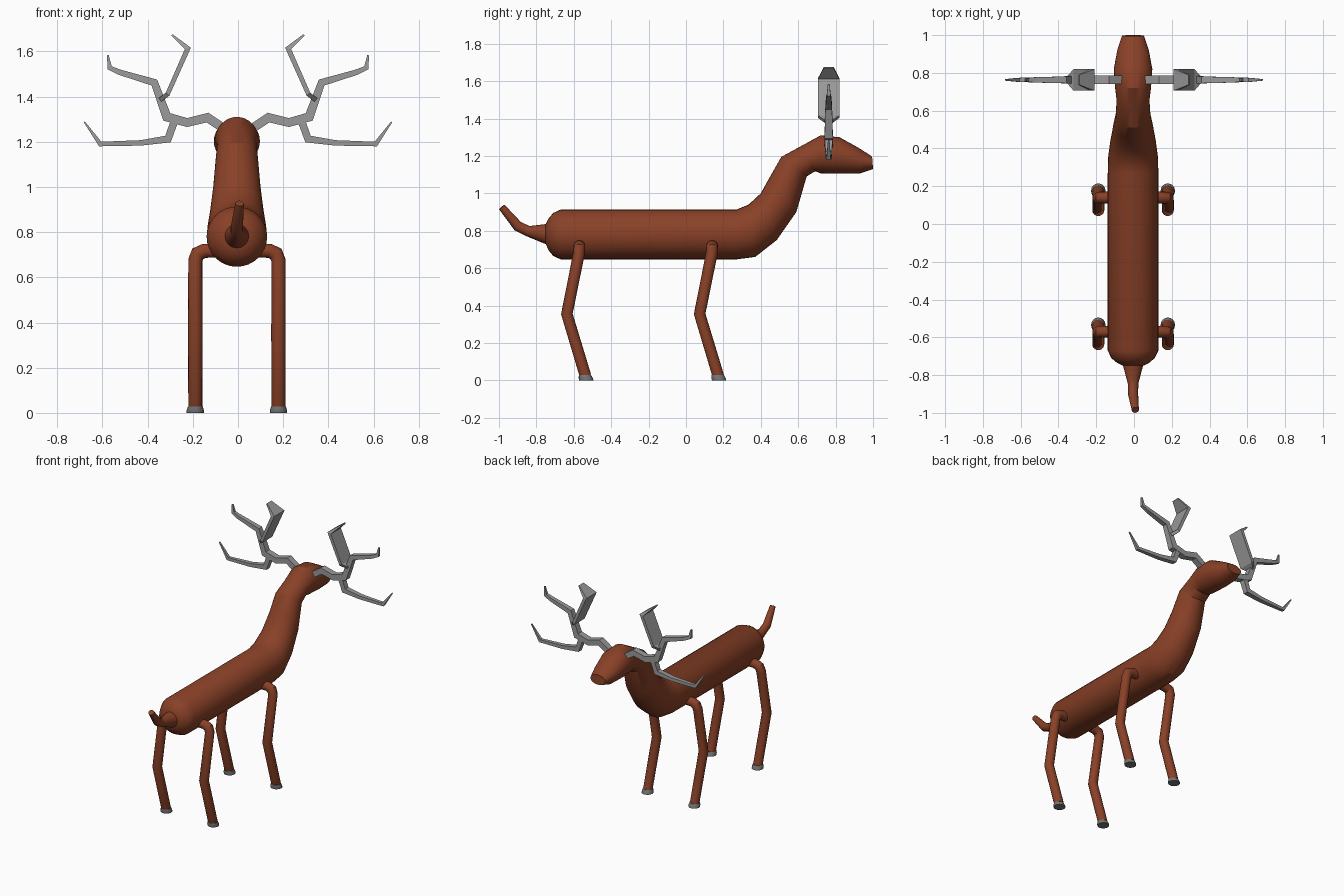
import bpy, bmesh, math
from mathutils import Vector

cube = bpy.data.objects.get("Cube")
if cube:
    bpy.data.objects.remove(cube)


def material(name, rgb):
    m = bpy.data.materials.new(name)
    m.use_nodes = True
    m.diffuse_color = (*rgb, 1)
    m.node_tree.nodes["Principled BSDF"].inputs["Base Color"].default_value = (*rgb, 1)
    return m


BROWN = material("reddish brown", (0.25, 0.052, 0.02))
GREY = material("antler grey", (0.32, 0.32, 0.32))
HOOF = material("hoof grey", (0.18, 0.18, 0.18))
MID = -0.005  # centre plane of body and legs


def loft(name, rings, sides, mat, smooth=True):
    """Skin rings given as (centre, half axis, half axis), capped at both ends."""
    bm = bmesh.new()
    loops = []
    for c, a, b in rings:
        if sides == 4:
            pts = [c + a * i + b * j for i, j in ((1, 1), (-1, 1), (-1, -1), (1, -1))]
        else:
            angles = [math.tau * k / sides for k in range(sides)]
            pts = [c + a * math.cos(t) + b * math.sin(t) for t in angles]
        loops.append([bm.verts.new(p) for p in pts])
    for lo, hi in zip(loops, loops[1:]):
        for k in range(sides):
            n = (k + 1) % sides
            bm.faces.new((lo[k], lo[n], hi[n], hi[k]))
    bm.faces.new(loops[0])
    bm.faces.new(loops[-1])
    bmesh.ops.recalc_face_normals(bm, faces=bm.faces)
    me = bpy.data.meshes.new(name)
    bm.to_mesh(me)
    bm.free()
    me.materials.append(mat)
    ob = bpy.data.objects.new(name, me)
    bpy.context.collection.objects.link(ob)
    if smooth:
        bpy.ops.object.select_all(action="DESELECT")
        ob.select_set(True)
        bpy.context.view_layer.objects.active = ob
        bpy.ops.object.shade_smooth_by_angle(angle=math.radians(30))
    return ob


def sweep(name, path, sizes, ref, sides, mat, smooth=True):
    """Mitred tube; sizes are (in the bend plane, along ref) half widths."""
    path = [Vector(p) for p in path]
    ref = Vector(ref)
    rings = []
    for i, p in enumerate(path):
        before = (p - path[i - 1]).normalized() if i else None
        after = (path[i + 1] - p).normalized() if i < len(path) - 1 else None
        t = ((before or after) + (after or before)).normalized()
        miter = max(0.6, t.dot(after or before))
        v = (ref - t * ref.dot(t)).normalized()
        u = t.cross(v)
        rings.append((p, u * sizes[i][0] / miter, v * sizes[i][1]))
    return loft(name, rings, sides, mat, smooth)


# Body, neck and head: top point (y, z), bottom point (y, z), half width
profile = [
    ((-0.75, 0.835), (-0.75, 0.73), 0.055),
    ((-0.735, 0.865), (-0.735, 0.695), 0.085),
    ((-0.71, 0.895), (-0.71, 0.665), 0.115),
    ((-0.67, 0.913), (-0.67, 0.647), 0.134),
    ((0.27, 0.913), (0.27, 0.647), 0.134),
    ((0.335, 0.94), (0.37, 0.66), 0.132),
    ((0.4, 1.0), (0.485, 0.75), 0.12),
    ((0.45, 1.09), (0.59, 0.9), 0.105),
    ((0.51, 1.195), (0.645, 1.09), 0.092),
    ((0.62, 1.255), (0.69, 1.118), 0.087),
    ((0.72, 1.31), (0.72, 1.107), 0.095),
    ((0.82, 1.30), (0.82, 1.105), 0.102),
    ((0.92, 1.245), (0.925, 1.105), 0.083),
    ((0.995, 1.197), (1.0, 1.13), 0.058),
]
body = []
for top, bottom, width in profile:
    hi, lo = Vector((MID, *top)), Vector((MID, *bottom))
    body.append(((hi + lo) / 2, (hi - lo) / 2, Vector((width, 0, 0))))
loft("body_neck_and_head", body, 32, BROWN)

# Tail
sweep("tail",
      [(MID, -0.73, 0.783), (MID, -0.75, 0.783), (MID, -0.845, 0.798),
       (MID, -0.9, 0.825), (0.007, -0.985, 0.927)],
      [(r, r) for r in (0.055, 0.053, 0.028, 0.027, 0.019)],
      (1, 0, 0), 16, BROWN)

# Legs with bent shoulders and flared hooves
for place, y in (("front", 0.14), ("rear", -0.57)):
    for side, s in (("left", 1), ("right", -1)):
        x = MID + s * 0.184
        leg = [(MID + s * 0.07, y, 0.72), (MID + s * 0.145, y, 0.717),
               (MID + s * 0.173, y, 0.704), (x, y - 0.003, 0.675),
               (x, y - 0.067, 0.355), (x, y + 0.033, 0.022)]
        sweep(f"{place}_{side}_leg", leg, [(0.031, 0.031)] * len(leg),
              (0, 1, 0), 16, BROWN)
        rings = [(Vector((x, y + 0.037 - z / 4, z)), Vector((r, 0, 0)), Vector((0, r, 0)))
                 for z, r in ((0, 0.038), (0.012, 0.038), (0.028, 0.033))]
        loft(f"{place}_{side}_hoof", rings, 16, HOOF)

# Antlers: path points (x, z) with (in plane, depth) half widths
branches = {
    "antler_beam": [
        ((0.05, 1.25), (0.02, 0.022)), ((0.135, 1.307), (0.02, 0.022)),
        ((0.225, 1.285), (0.019, 0.022)), ((0.315, 1.31), (0.02, 0.022)),
        ((0.37, 1.462), (0.016, 0.018)), ((0.525, 1.508), (0.012, 0.014)),
        ((0.568, 1.527), (0.01, 0.01)), ((0.576, 1.583), (0.004, 0.005))],
    "antler_lower_tine": [
        ((0.28, 1.295), (0.017, 0.02)), ((0.31, 1.212), (0.016, 0.018)),
        ((0.43, 1.195), (0.012, 0.016)), ((0.61, 1.19), (0.01, 0.011)),
        ((0.68, 1.288), (0.003, 0.004))],
    "antler_paddle": [
        ((0.345, 1.385), (0.01, 0.022)), ((0.312, 1.41), (0.01, 0.057)),
        ((0.222, 1.613), (0.011, 0.057)), ((0.292, 1.673), (0.004, 0.026))],
}
for side, s in (("left", 1), ("right", -1)):
    for name, points in branches.items():
        sweep(f"{side}_{name}", [(s * x, 0.763, z) for (x, z), size in points],
              [size for point, size in points], (0, 1, 0), 4, GREY, smooth=False)
